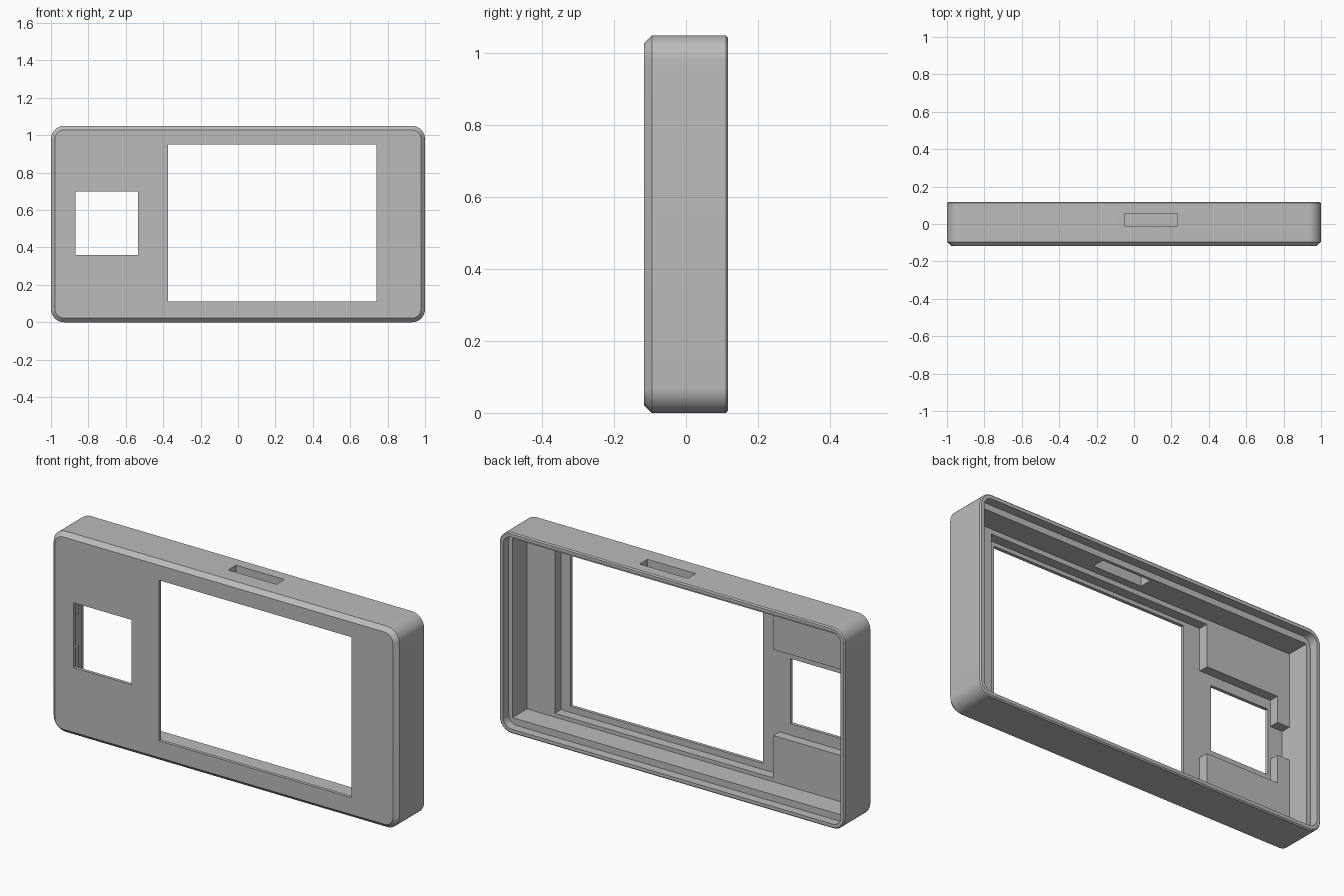
import bpy, bmesh, math

old = bpy.data.objects.get("Cube")
if old:
    bpy.data.objects.remove(old, do_unlink=True)

W, H, D = 1.0, 1.05, 0.117      # half width, height, half depth

grey = bpy.data.materials.new("plain_grey")
grey.use_nodes = True
colour = (0.5, 0.5, 0.5, 1)
grey.diffuse_color = colour
next(n for n in grey.node_tree.nodes
     if n.type == 'BSDF_PRINCIPLED').inputs["Base Color"].default_value = colour


def rect(x0, x1, z0, z1):
    return [(x0, z0), (x1, z0), (x1, z1), (x0, z1)]


def rounded(inset, radius, steps=10):
    """Rounded outline of the case, moved inwards by inset."""
    r = radius - inset
    points = []
    for k, (sx, sz) in enumerate([(1, 1), (-1, 1), (-1, -1), (1, -1)]):
        cx = sx * (W - inset - r)
        cz = H / 2 + sz * (H / 2 - inset - r)
        for i in range(steps + 1):
            a = math.pi / 2 * (k + i / steps)
            points.append((cx + r * math.cos(a), cz + r * math.sin(a)))
    return points


def loft(name, sections):
    """Closed solid through outlines (x, z) set at given depths y."""
    bm = bmesh.new()
    rings = [[bm.verts.new((x, y, z)) for x, z in outline] for y, outline in sections]
    n = len(rings[0])
    for a, b in zip(rings, rings[1:]):
        for i in range(n):
            j = (i + 1) % n
            bm.faces.new((a[i], a[j], b[j], b[i]))
    bm.faces.new(rings[0])
    bm.faces.new(rings[-1])
    bmesh.ops.recalc_face_normals(bm, faces=bm.faces)
    mesh = bpy.data.meshes.new(name)
    bm.to_mesh(mesh)
    bm.free()
    mesh.materials.append(grey)
    obj = bpy.data.objects.new(name, mesh)
    bpy.context.collection.objects.link(obj)
    return obj


def cut(target, name, outline, y0, y1):
    """Cut a straight prism out of the target."""
    cutter = loft(name, [(y0, outline), (y1, outline)])
    cutter.hide_render = True
    mod = target.modifiers.new(name, 'BOOLEAN')
    mod.operation = 'DIFFERENCE'
    mod.solver = 'EXACT'
    mod.object = cutter
    bpy.context.view_layer.objects.active = target
    bpy.ops.object.modifier_apply(modifier=name)
    bpy.data.objects.remove(cutter, do_unlink=True)


# Outer body: chamfered front edge, small chamfer on the back rim
R = 0.07
case = loft("case_shell", [
    (-D, rounded(0.022, R)),
    (-D + 0.022, rounded(0, R)),
    (D - 0.006, rounded(0, R)),
    (D, rounded(0.006, R)),
])

# Main cavity down to the pads, and the rabbet for the back cover
PAD, FLOOR = -0.05, -0.1
cut(case, "cavity", rect(-0.955, 0.955, 0.058, 0.995), PAD, 0.3)
cut(case, "cover_rabbet", rounded(0.023, R), 0.07, 0.3)

# Deeper pocket for the screen, the square sensor and its side notch
pocket = [(0.794, 0.078), (0.794, 0.97), (-0.47, 0.97), (-0.47, 0.75),
          (-0.885, 0.75), (-0.885, 0.615), (-0.955, 0.615), (-0.955, 0.445),
          (-0.885, 0.445), (-0.885, 0.3), (-0.47, 0.3), (-0.47, 0.078)]
cut(case, "pocket", pocket, FLOOR, 0.02)

# Openings in the front, and the slot through the top
cut(case, "screen_opening", rect(-0.375, 0.74, 0.11, 0.95), -0.3, 0)
cut(case, "sensor_opening", rect(-0.87, -0.535, 0.36, 0.7), -0.3, 0)
cut(case, "top_slot", rect(-0.05, 0.23, 0.9, 1.3), -0.01, 0.055)

bpy.ops.object.select_all(action='DESELECT')
case.select_set(True)
bpy.context.view_layer.objects.active = case
bpy.ops.object.shade_smooth_by_angle(angle=math.radians(30))
